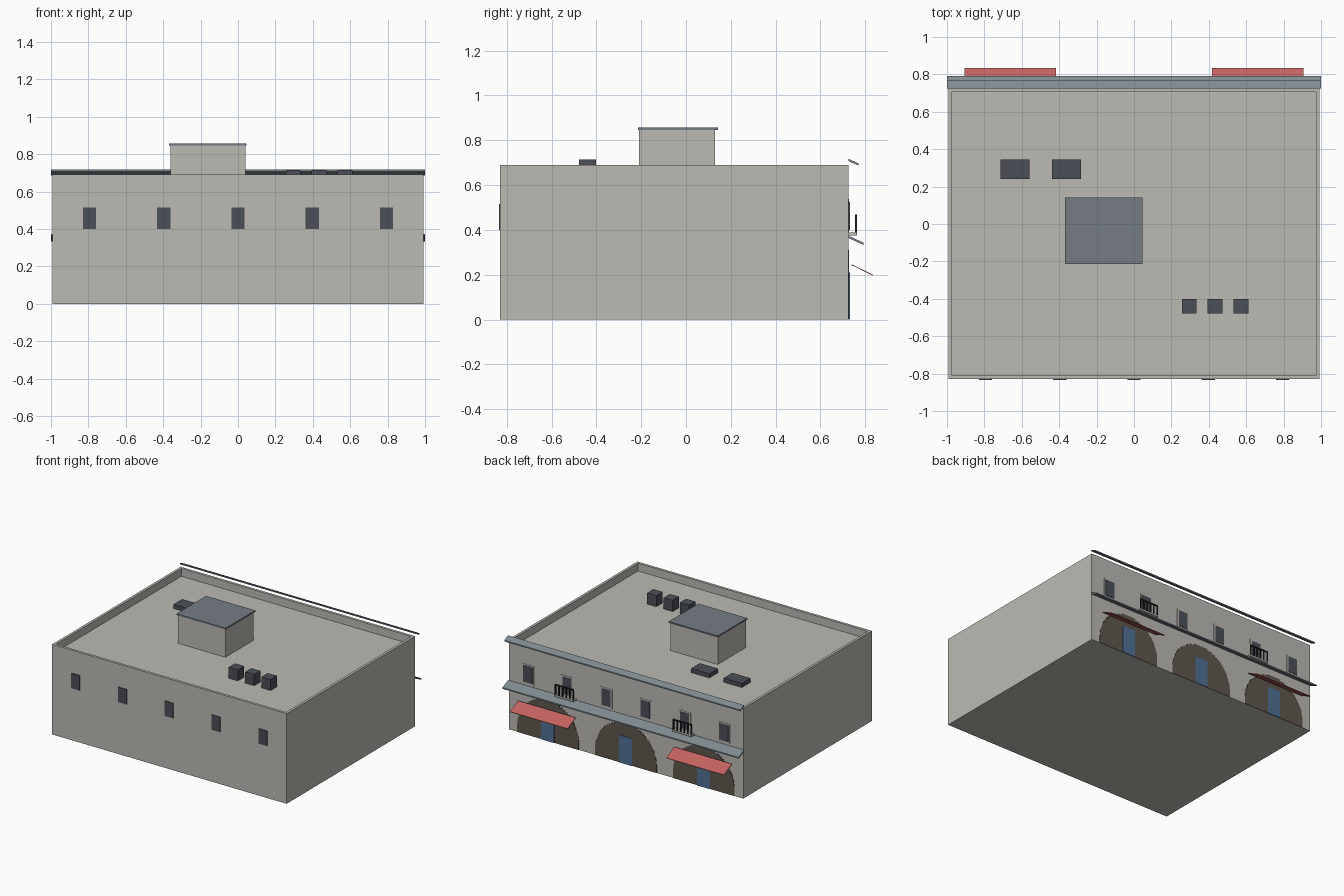
import bpy, bmesh, math

default = bpy.data.objects.get("Cube")
if default:
    bpy.data.objects.remove(default, do_unlink=True)


def material(name, r, g, b):
    lin = [(c / 255 / 12.92 if c < 11 else ((c / 255 + 0.055) / 1.055) ** 2.4) for c in (r, g, b)]
    m = bpy.data.materials.new(name)
    m.use_nodes = True
    m.diffuse_color = (*lin, 1)
    m.node_tree.nodes["Principled BSDF"].inputs["Base Color"].default_value = (*lin, 1)
    return m


WALL = material("warm_grey_wall", 188, 186, 179)
SLATE = material("slate_cap", 118, 124, 133)
CORNICE = material("blue_grey_cornice", 128, 138, 143)
DARK = material("dark_glass", 75, 79, 86)
ARCH = material("brown_arch", 94, 86, 76)
DOOR = material("blue_door", 80, 113, 148)
AWNING = material("red_awning", 196, 98, 98)
IRON = material("black_iron", 38, 38, 41)


def finish(name, bm, mat):
    bmesh.ops.recalc_face_normals(bm, faces=bm.faces)
    mesh = bpy.data.meshes.new(name)
    bm.to_mesh(mesh)
    bm.free()
    mesh.materials.append(mat)
    obj = bpy.data.objects.new(name, mesh)
    bpy.context.collection.objects.link(obj)
    return obj


def extrude(name, points, direction, mat):
    """Solid made from a flat outline swept along a vector."""
    bm = bmesh.new()
    face = bm.faces.new([bm.verts.new(p) for p in points])
    moved = bmesh.ops.extrude_face_region(bm, geom=[face])["geom"]
    bmesh.ops.translate(bm, vec=direction, verts=[v for v in moved if isinstance(v, bmesh.types.BMVert)])
    # keep the starting cap so the solid is closed
    if not face.is_valid:
        bmesh.ops.holes_fill(bm, edges=[e for e in bm.edges if e.is_boundary])
    return finish(name, bm, mat)


def box(name, x, y, z, mat):
    outline = [(x[0], y[0], z[0]), (x[1], y[0], z[0]), (x[1], y[1], z[0]), (x[0], y[1], z[0])]
    return extrude(name, outline, (0, 0, z[1] - z[0]), mat)


def sloped_slab(name, x, high, low, thick, mat):
    """Thin slab falling away from the facade between two (y, z) points."""
    outline = [(x[0], *high), (x[0], *low), (x[0], low[0], low[1] - thick), (x[0], high[0], high[1] - thick)]
    return extrude(name, outline, (x[1] - x[0], 0, 0), mat)


def around(c, width):
    return (c - width / 2, c + width / 2)


BACK, FRONT, DECK = 0.725, -0.83, 0.63

# Main block with a sunken roof deck inside a parapet
bm = bmesh.new()
bmesh.ops.create_cube(bm, size=1)
for v in bm.verts:
    v.co.x = 0.993 if v.co.x > 0 else -0.993
    v.co.y = BACK if v.co.y > 0 else FRONT
    v.co.z = 0.69 if v.co.z > 0 else 0
bm.normal_update()
top = max(bm.faces, key=lambda f: f.calc_center_median().z)
bmesh.ops.inset_region(bm, faces=[top], thickness=0.028)
well = bmesh.ops.extrude_discrete_faces(bm, faces=[top])["faces"]
bmesh.ops.translate(bm, vec=(0, 0, DECK - 0.69), verts=well[0].verts)
finish("main_block", bm, WALL)

# Roof house and its cap
box("roof_house", (-0.36, 0.04), (-0.21, 0.13), (DECK, 0.845), WALL)
box("roof_house_cap", (-0.37, 0.046), (-0.215, 0.143), (0.845, 0.856), SLATE)

# Roof vents and skylights
for x in (0.295, 0.433, 0.572):
    box("roof_vent", around(x, 0.078), (-0.478, -0.402), (DECK, 0.715), DARK)
for x in (-0.637, -0.362):
    box("skylight", around(x, 0.155), (0.24, 0.345), (DECK, 0.662), DARK)

# Front windows
for i in range(-2, 3):
    box("front_window", around(i * 0.397, 0.072), (FRONT - 0.005, FRONT + 0.002), (0.4, 0.515), DARK)

# Back windows with pale surrounds
for i in range(6):
    x = -0.83 + i * 0.332
    box("window_surround", around(x, 0.1), (BACK - 0.002, BACK + 0.003), (0.39, 0.537), WALL)
    box("back_window", around(x, 0.076), (BACK, BACK + 0.006), (0.4, 0.525), DARK)

# Balconies with iron railings
for x in (-0.5, 0.5):
    box("balcony_floor", around(x, 0.16), (BACK, 0.762), (0.375, 0.388), WALL)
    box("balcony_rail", around(x, 0.16), (0.754, 0.762), (0.46, 0.469), IRON)
    for i in range(6):
        box("balcony_bar", around(x - 0.075 + i * 0.03, 0.008), (0.754, 0.762), (0.388, 0.46), IRON)

# Sloped cornices
sloped_slab("top_cornice", (-1, 1), (BACK, 0.717), (0.77, 0.697), 0.01, CORNICE)
sloped_slab("middle_cornice", (-1, 1), (BACK, 0.374), (0.792, 0.343), 0.01, CORNICE)

# Arches with stepped stone edges, and doors
ROWS, SPRING, RADIUS = 20, 0.05, 0.26
for x in (-0.66, 0, 0.66):
    right = [(RADIUS, 0)]
    for i in range(ROWS):
        low, high = RADIUS * i / ROWS, RADIUS * (i + 1) / ROWS
        half = math.sqrt(RADIUS ** 2 - ((low + high) / 2) ** 2)
        right += [(half, SPRING + low), (half, SPRING + high)]
    right[0] = (right[1][0], 0)
    outline = right + [(-w, z) for w, z in reversed(right)]
    extrude("arch", [(x + w, BACK - 0.002, z) for w, z in outline], (0, 0.005, 0), ARCH)
    box("door", around(x, 0.108), (BACK, BACK + 0.007), (0, 0.21), DOOR)

# Awnings over the outer arches
for x in (-0.662, 0.662):
    sloped_slab("awning", around(x, 0.488), (0.738, 0.247), (0.835, 0.2), 0.004, AWNING)
